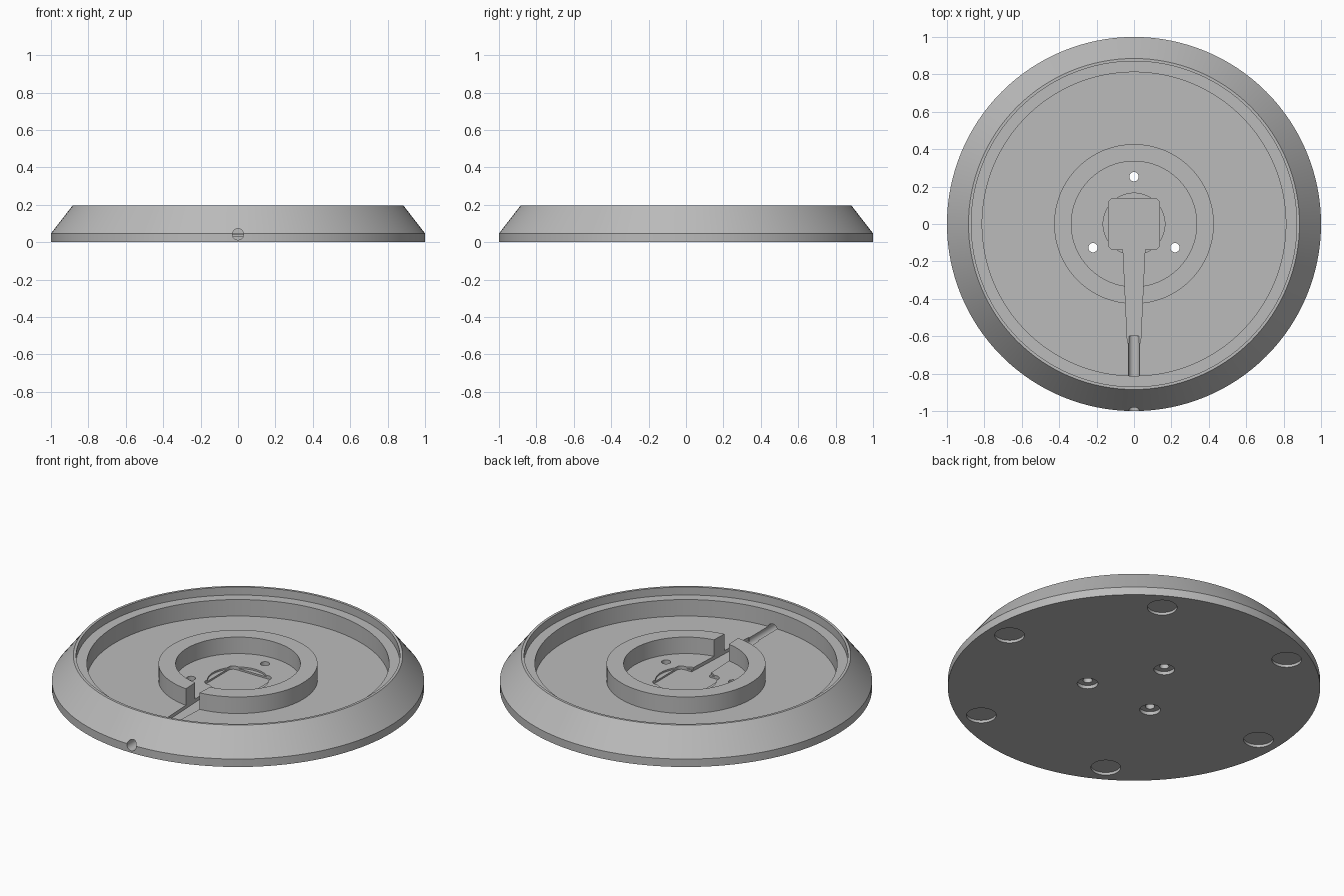
import bpy, bmesh, math
from mathutils import Matrix, Vector

old = bpy.data.objects.get("Cube")
if old:
    bpy.data.objects.remove(old, do_unlink=True)

grey = bpy.data.materials.new("plain grey")
grey.use_nodes = True
colour = (0.5, 0.5, 0.5, 1)
grey.diffuse_color = colour
grey.node_tree.nodes["Principled BSDF"].inputs["Base Color"].default_value = colour


def make_object(name, bm):
    bmesh.ops.recalc_face_normals(bm, faces=bm.faces)
    mesh = bpy.data.meshes.new(name)
    bm.to_mesh(mesh)
    bm.free()
    mesh.materials.append(grey)
    obj = bpy.data.objects.new(name, mesh)
    bpy.context.collection.objects.link(obj)
    return obj


def lathe(name, profile, steps=128):
    """Turn a closed half profile of (radius, z) points round the z axis."""
    bm = bmesh.new()
    verts = [bm.verts.new((r, 0, z)) for r, z in profile]
    edges = [bm.edges.new(pair) for pair in zip(verts, verts[1:])]
    bmesh.ops.spin(bm, geom=verts + edges, axis=(0, 0, 1), cent=(0, 0, 0),
                   angle=math.tau, steps=steps, use_duplicate=False)
    bmesh.ops.remove_doubles(bm, verts=bm.verts, dist=1e-5)
    return make_object(name, bm)


def cylinder(name, radius, start, end, steps=48):
    bm = bmesh.new()
    start, end = Vector(start), Vector(end)
    axis = end - start
    turn = axis.to_track_quat("Z", "Y").to_matrix().to_4x4()
    bmesh.ops.create_cone(bm, cap_ends=True, segments=steps, radius1=radius,
                          radius2=radius, depth=axis.length,
                          matrix=Matrix.Translation((start + end) / 2) @ turn)
    return make_object(name, bm)


def prism(name, outline, low, high):
    bm = bmesh.new()
    face = bm.faces.new([bm.verts.new((x, y, low)) for x, y in outline])
    top = bmesh.ops.extrude_face_region(bm, geom=[face])["geom"]
    bmesh.ops.translate(bm, vec=(0, 0, high - low),
                        verts=[v for v in top if isinstance(v, bmesh.types.BMVert)])
    return make_object(name, bm)


def rounded_square(half, corner, steps=6):
    inner = half - corner
    points = []
    for quarter, (sx, sy) in enumerate([(1, 1), (-1, 1), (-1, -1), (1, -1)]):
        for i in range(steps + 1):
            a = (quarter + i / steps) * math.pi / 2
            points.append((sx * inner + corner * math.cos(a),
                           sy * inner + corner * math.sin(a)))
    return points


# Heights shared by the parts
FLOOR, CHANNEL, RING_TOP, RIM_TOP = 0.05, 0.03, 0.148, 0.195

# Dish with sloped rim, lid ledge and raised centre ring
base = lathe("round_base", [
    (0, 0), (1, 0), (1, 0.047), (0.885, RIM_TOP), (0.87, RIM_TOP),
    (0.87, RING_TOP), (0.812, RING_TOP), (0.812, FLOOR), (0.427, FLOOR),
    (0.427, RING_TOP), (0.335, RING_TOP), (0.335, FLOOR), (0, FLOOR)])

# Centre pocket, cable channel and cable outlet
cutters = [
    cylinder("round_pocket", 0.165, (0, 0, 0.04), (0, 0, 0.1), 64),
    prism("square_pocket", rounded_square(0.137, 0.03), CHANNEL, 0.1),
    prism("cable_channel", [(-0.06, -0.1), (-0.035, -0.635), (0.035, -0.635),
                            (0.06, -0.1)], CHANNEL, 0.3),
    cylinder("cable_outlet", 0.03, (0, -1.1, 0.042), (0, -0.6, 0.042)),
]

# Three screw holes, sunk from below
for i in range(3):
    a = math.pi / 2 + i * math.tau / 3
    x, y = 0.253 * math.cos(a), 0.253 * math.sin(a)
    cutters.append(cylinder("screw_hole", 0.025, (x, y, -0.1), (x, y, 0.1), 32))
    cutters.append(cylinder("screw_sink", 0.056, (x, y, -0.1), (x, y, 0.02)))

# Six foot recesses underneath
for i in range(6):
    a = i * math.tau / 6
    x, y = 0.873 * math.cos(a), 0.873 * math.sin(a)
    cutters.append(cylinder("foot_recess", 0.08, (x, y, -0.1), (x, y, 0.016)))

bpy.ops.object.select_all(action="DESELECT")
base.select_set(True)
bpy.context.view_layer.objects.active = base
for cutter in cutters:
    cutter.hide_render = True
    cut = base.modifiers.new(cutter.name, "BOOLEAN")
    cut.operation = "DIFFERENCE"
    cut.solver = "EXACT"
    cut.object = cutter
    bpy.ops.object.modifier_apply(modifier=cut.name)
    bpy.data.objects.remove(cutter, do_unlink=True)

bpy.ops.object.shade_smooth_by_angle(angle=math.radians(30))
